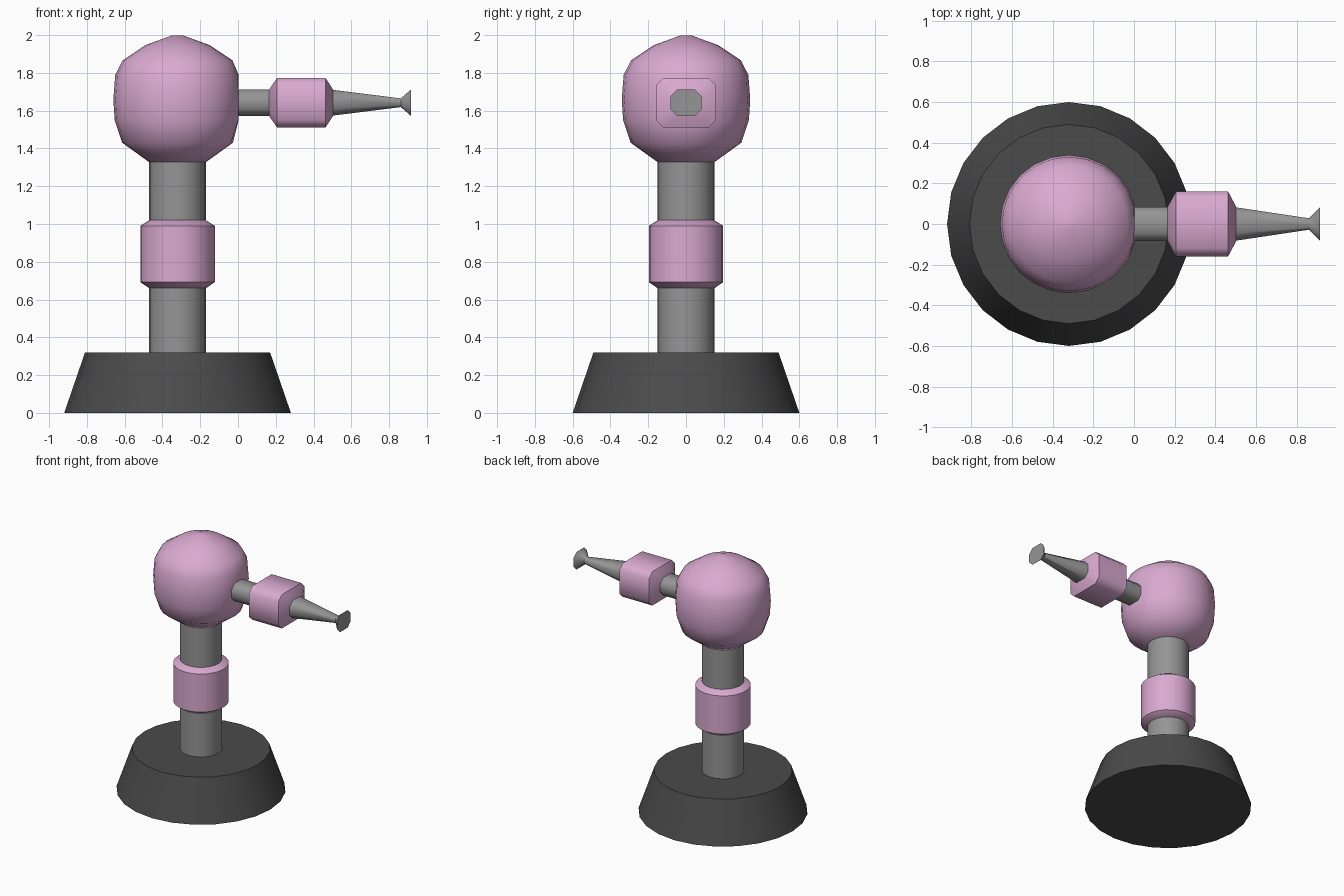
import bpy, bmesh, math

if "Cube" in bpy.data.objects:
    bpy.data.objects.remove(bpy.data.objects["Cube"])

CX = -0.32      # axis of the standing parts
ARM_Z = 1.642   # axis of the arm


def material(name, rgb):
    m = bpy.data.materials.new(name)
    m.diffuse_color = (*rgb, 1)
    m.use_nodes = True
    m.node_tree.nodes["Principled BSDF"].inputs["Base Color"].default_value = m.diffuse_color
    return m


PINK = material("pink", (0.70, 0.40, 0.64))
DARK = material("dark_grey", (0.07, 0.07, 0.07))
GREY = material("mid_grey", (0.30, 0.30, 0.30))


def loft(name, rings, mat, angle):
    """Skin a list of equal-length vertex rings and cap both ends."""
    bm = bmesh.new()
    loops = [[bm.verts.new(p) for p in ring] for ring in rings]
    n = len(loops[0])
    for a, b in zip(loops, loops[1:]):
        for i in range(n):
            j = (i + 1) % n
            bm.faces.new((a[i], a[j], b[j], b[i]))
    bm.faces.new(loops[0][::-1])
    bm.faces.new(loops[-1])
    bmesh.ops.recalc_face_normals(bm, faces=bm.faces)
    me = bpy.data.meshes.new(name)
    bm.to_mesh(me)
    bm.free()
    me.materials.append(mat)
    ob = bpy.data.objects.new(name, me)
    bpy.context.collection.objects.link(ob)
    bpy.ops.object.select_all(action='DESELECT')
    ob.select_set(True)
    bpy.context.view_layer.objects.active = ob
    bpy.ops.object.shade_smooth_by_angle(angle=math.radians(angle))
    return ob


def lathe(name, profile, mat, angle=40, sides=24):
    """Round part about the standing axis; profile is (radius, z)."""
    steps = [2 * math.pi * i / sides for i in range(sides)]
    return loft(name, [[(CX + r * math.cos(a), r * math.sin(a), z) for a in steps]
                       for r, z in profile], mat, angle)


def arm_part(name, sections, mat):
    """Chamfered box sections along x: (x, half_y, half_z, chamfer)."""
    rings = []
    for x, hy, hz, c in sections:
        pts = [(hy, hz - c), (hy - c, hz), (c - hy, hz), (-hy, hz - c),
               (-hy, c - hz), (c - hy, -hz), (hy - c, -hz), (hy, c - hz)]
        rings.append([(x, y, ARM_Z + z) for y, z in pts])
    return loft(name, rings, mat, 50)


# standing parts
lathe("base", [(0.60, 0), (0.49, 0.32)], DARK)
lathe("column", [(0.15, 0.31), (0.15, 1.335)], GREY)
lathe("column_collar", [(0.15, 0.66), (0.197, 0.692), (0.197, 0.99), (0.15, 1.02)], PINK)

# rounded head, flattened where the arm leaves it
head = lathe("head", [(0.147, 1.325), (0.293, 1.43), (0.333, 1.55), (0.34, 1.66),
                      (0.33, 1.79), (0.29, 1.867), (0.17, 1.947), (0.03, 1.998)],
             PINK, 60)
for v in head.data.vertices:
    v.co.x = min(v.co.x, 0.003)

# arm: tube, block and tapered nozzle with flared tip
arm_part("arm_tube", [(-0.02, 0.083, 0.069, 0.036), (0.18, 0.083, 0.069, 0.036)], GREY)
arm_part("arm_block", [(0.165, 0.085, 0.07, 0.036), (0.207, 0.16, 0.132, 0.04),
                       (0.463, 0.16, 0.132, 0.04), (0.503, 0.085, 0.07, 0.036)], PINK)
arm_part("nozzle", [(0.495, 0.083, 0.069, 0.036), (0.862, 0.028, 0.023, 0.012),
                    (0.915, 0.083, 0.069, 0.036)], GREY)
